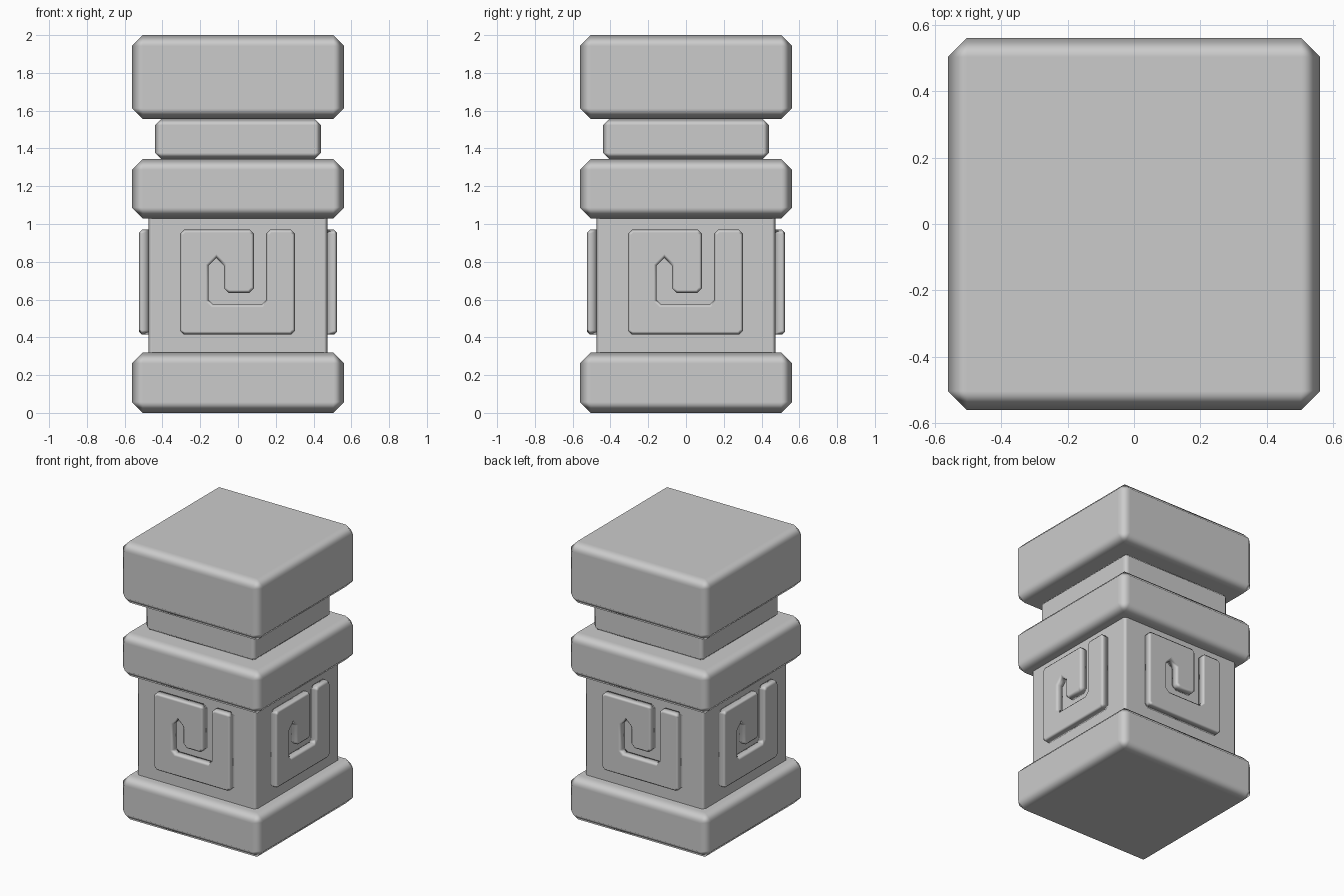
import bpy, bmesh
from math import pi
from mathutils import Vector, Matrix

if "Cube" in bpy.data.objects:
    bpy.data.objects.remove(bpy.data.objects["Cube"])


def finish(name, bm):
    bmesh.ops.recalc_face_normals(bm, faces=bm.faces)
    for f in bm.faces:
        f.smooth = True
    me = bpy.data.meshes.new(name)
    bm.to_mesh(me)
    bm.free()
    ob = bpy.data.objects.new(name, me)
    bpy.context.collection.objects.link(ob)
    # keep the broad faces flat while the chamfers blend softly
    wn = ob.modifiers.new("soft_normals", 'WEIGHTED_NORMAL')
    wn.weight = 100
    return ob


def block(name, half, z0, z1, chamfer):
    bm = bmesh.new()
    bmesh.ops.create_cube(bm, size=1)
    bmesh.ops.scale(bm, vec=(2 * half, 2 * half, z1 - z0), verts=bm.verts)
    bmesh.ops.translate(bm, vec=(0, 0, (z0 + z1) / 2), verts=bm.verts)
    bmesh.ops.bevel(bm, geom=bm.edges[:], offset=chamfer, segments=1,
                    profile=0.5, affect='EDGES')
    return finish(name, bm)


# Stacked stone blocks
block("base", 0.562, 0.0, 0.32, 0.058)
block("shaft", 0.475, 0.27, 1.08, 0.02)
block("collar", 0.562, 1.03, 1.345, 0.058)
block("neck", 0.44, 1.345, 1.555, 0.032)
block("cap", 0.562, 1.555, 2.0, 0.058)

# Spiral relief outline on the front face: x, z, corner chamfer
SPIRAL = [(-0.308, 0.415, .022), (0.303, 0.415, .022), (0.303, 0.97, .022),
          (0.148, 0.97, .022), (0.148, 0.575, .022), (-0.155, 0.575, .022),
          (-0.155, 0.82, .04), (-0.075, 0.82, .04), (-0.075, 0.635, .025),
          (0.085, 0.635, .025), (0.085, 0.97, .022), (-0.308, 0.97, .022)]


def chamfered(points):
    out = []
    n = len(points)
    for i, (x, z, c) in enumerate(points):
        p = Vector((x, z))
        a = Vector(points[i - 1][:2])
        b = Vector(points[(i + 1) % n][:2])
        for q in (p + (a - p).normalized() * c, p + (b - p).normalized() * c):
            if not out or (q - out[-1]).length > 1e-4:
                out.append(q)
    return out


def relief(name, angle):
    bm = bmesh.new()
    outline = chamfered(SPIRAL)
    back = [bm.verts.new((p.x, -0.455, p.y)) for p in outline]
    front = [bm.verts.new((p.x, -0.525, p.y)) for p in outline]
    face = bm.faces.new(front)
    bm.faces.new(back[::-1])
    n = len(outline)
    for i in range(n):
        j = (i + 1) % n
        bm.faces.new((front[i], back[i], back[j], front[j]))
    bmesh.ops.recalc_face_normals(bm, faces=bm.faces)
    bmesh.ops.bevel(bm, geom=face.edges[:], offset=0.016, segments=1,
                    profile=0.5, affect='EDGES')
    bm.transform(Matrix.Rotation(angle, 4, 'Z'))
    return finish(name, bm)


# One relief on each side of the shaft
for k, side in enumerate(("front", "right", "back", "left")):
    relief("spiral_relief_" + side, k * pi / 2)
